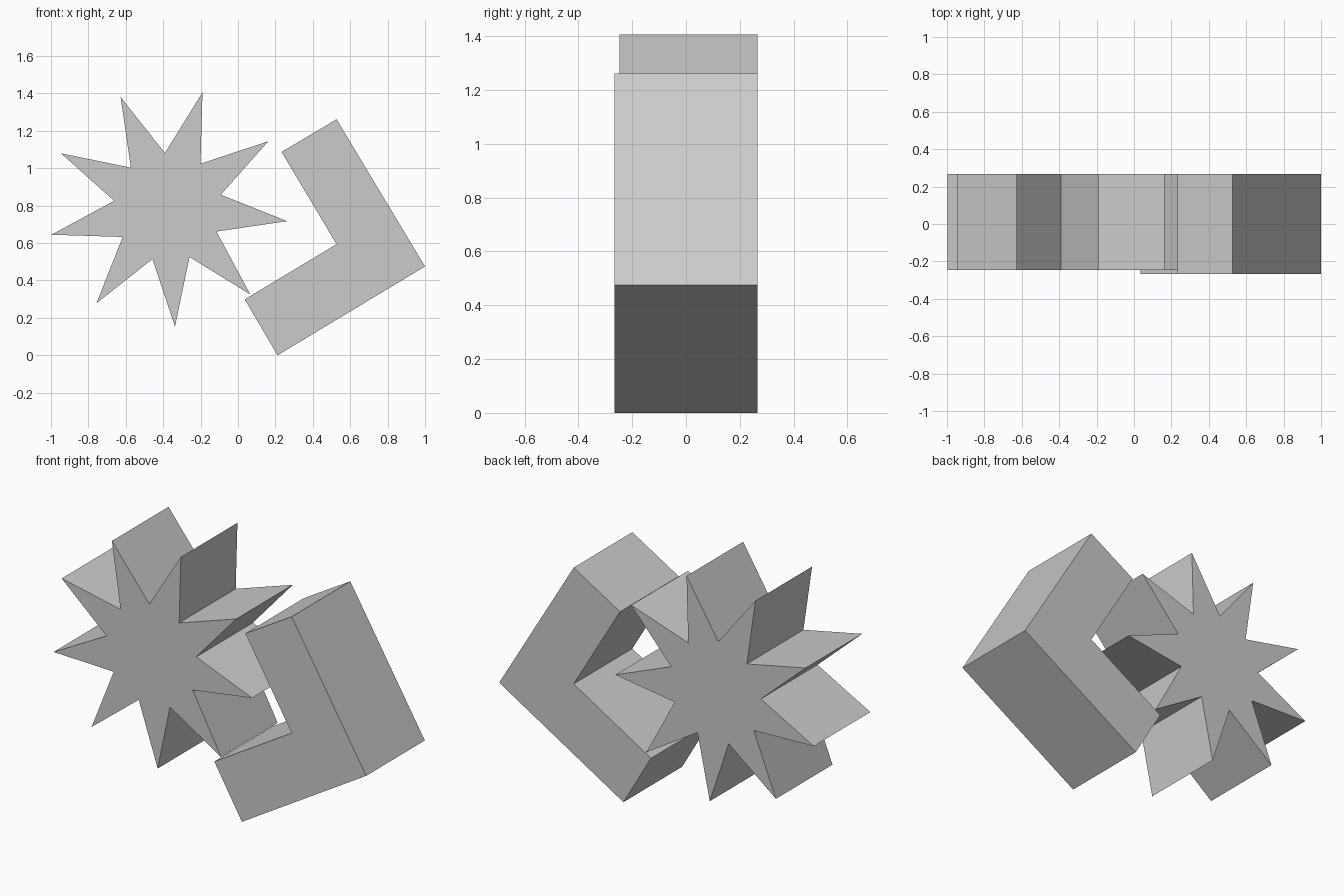
import bpy, bmesh
from math import sin, cos, radians

if "Cube" in bpy.data.objects:
    bpy.data.objects.remove(bpy.data.objects["Cube"])


def extrude_profile(name, profile, front, back):
    """Solid made from an (x, z) outline extruded along y."""
    bm = bmesh.new()
    face = bm.faces.new([bm.verts.new((x, front, z)) for x, z in profile])
    ext = bmesh.ops.extrude_face_region(bm, geom=[face], use_keep_orig=True)
    moved = [v for v in ext["geom"] if isinstance(v, bmesh.types.BMVert)]
    bmesh.ops.translate(bm, verts=moved, vec=(0, back - front, 0))
    bmesh.ops.recalc_face_normals(bm, faces=bm.faces)
    mesh = bpy.data.meshes.new(name)
    bm.to_mesh(mesh)
    bm.free()
    obj = bpy.data.objects.new(name, mesh)
    bpy.context.collection.objects.link(obj)
    return obj


# Nine-pointed star: tips and notches alternate every 20 degrees
CX, CZ, TIP, NOTCH = -0.374, 0.792, 0.641, 0.290
star = []
for i in range(18):
    r = NOTCH if i % 2 else TIP
    a = radians(-6.7 + 20 * i)
    star.append((CX + r * cos(a), CZ + r * sin(a)))
extrude_profile("star", star, -0.247, 0.266)

# Tilted L-shaped bracket
bracket = [(0.211, 0.0), (1.0, 0.475), (0.527, 1.262),
           (0.233, 1.087), (0.527, 0.594), (0.036, 0.299)]
extrude_profile("angle_bracket", bracket, -0.266, 0.266)
